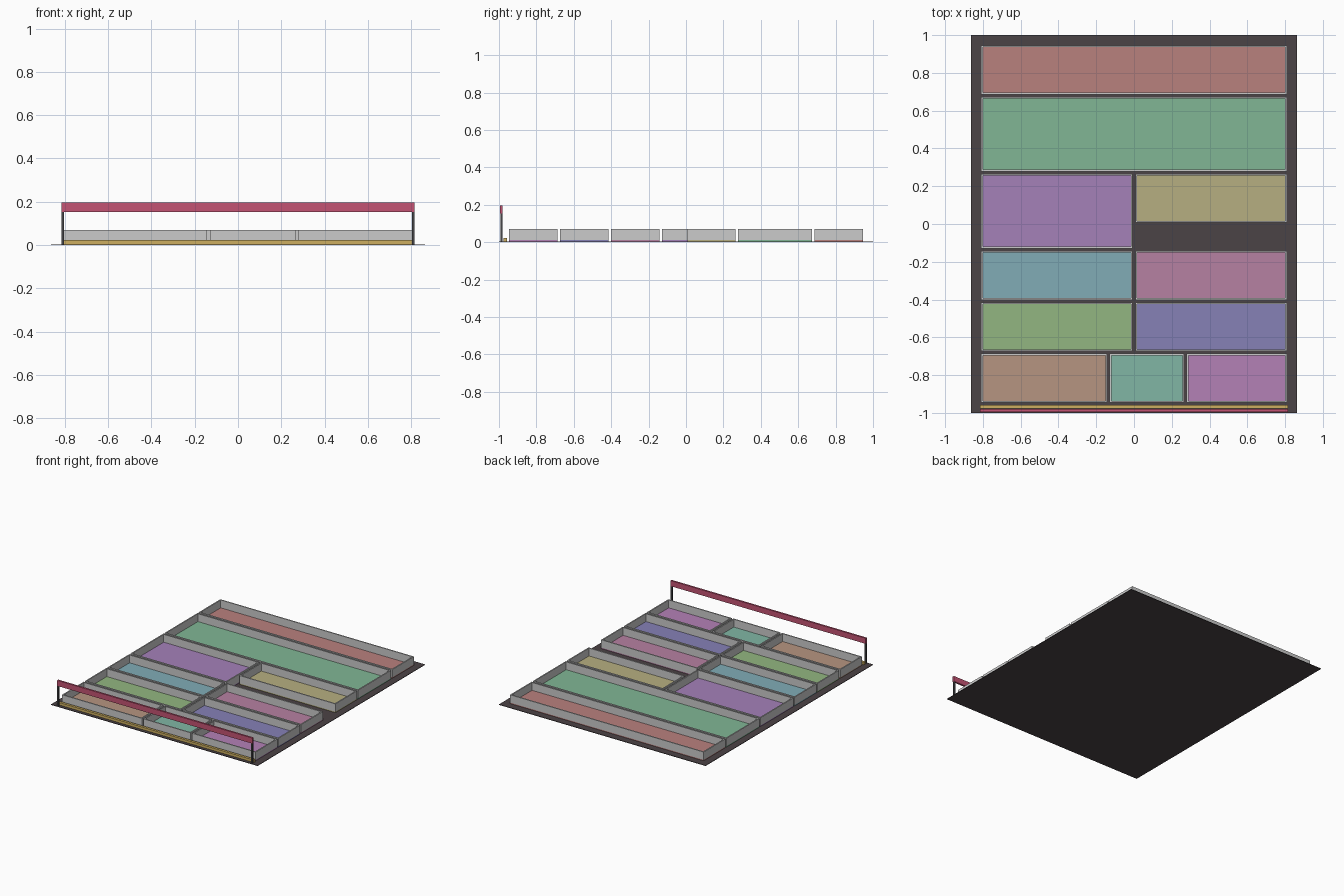
import bpy, bmesh

if "Cube" in bpy.data.objects:
    bpy.data.objects.remove(bpy.data.objects["Cube"])

U = 0.136            # plan module
GAP = U * 0.05       # inset of every room from its cell
BASE_Z = 0.004       # top of the ground slab
FLOOR_Z = 0.011      # top of the room floors
WALL_Z = 0.07        # top of the room walls
WALL_T = 0.009       # wall thickness


def paint(obj, rgb):
    mat = bpy.data.materials.new(obj.name + "_paint")
    mat.diffuse_color = (*[c ** 2.2 for c in rgb], 1)
    mat.use_nodes = True
    mat.node_tree.nodes["Principled BSDF"].inputs["Base Color"].default_value = mat.diffuse_color
    obj.data.materials.append(mat)


def finish(name, bm, rgb=None):
    bmesh.ops.recalc_face_normals(bm, faces=bm.faces)
    mesh = bpy.data.meshes.new(name)
    bm.to_mesh(mesh)
    bm.free()
    obj = bpy.data.objects.new(name, mesh)
    bpy.context.collection.objects.link(obj)
    if rgb:
        paint(obj, rgb)
    return obj


def box(name, x0, x1, y0, y1, z0, z1, rgb=None):
    bm = bmesh.new()
    bmesh.ops.create_cube(bm, size=1)
    for v in bm.verts:
        v.co.x = x1 if v.co.x > 0 else x0
        v.co.y = y1 if v.co.y > 0 else y0
        v.co.z = z1 if v.co.z > 0 else z0
    return finish(name, bm, rgb)


def wall_ring(name, x0, x1, y0, y1, z0, z1, t):
    # closed rectangular wall: four-sided rings swept round a section
    bm = bmesh.new()
    rings = []
    for inset, z in ((0, z0), (0, z1), (t, z1), (t, z0)):
        a, b, c, d = x0 + inset, x1 - inset, y0 + inset, y1 - inset
        rings.append([bm.verts.new((x, y, z)) for x, y in ((a, c), (b, c), (b, d), (a, d))])
    for i in range(4):
        r, s = rings[i], rings[(i + 1) % 4]
        for j in range(4):
            k = (j + 1) % 4
            bm.faces.new((r[j], r[k], s[k], s[j]))
    return finish(name, bm)


# ground slab
box("ground_slab", -6.35 * U, 6.35 * U, -1, 1, 0, BASE_Z, (0.30, 0.27, 0.28))

# rooms: cell bounds in modules (x0, x1, y0, y1) and floor colour
rooms = {
    "back_room": (-6, 6, 5, 7, (0.72, 0.50, 0.49)),
    "main_hall": (-6, 6, 2, 5, (0.50, 0.71, 0.58)),
    "left_large_room": (-6, 0, -1, 2, (0.64, 0.50, 0.72)),
    "right_upper_room": (0, 6, 0, 2, (0.71, 0.68, 0.50)),
    "left_middle_room": (-6, 0, -3, -1, (0.50, 0.67, 0.71)),
    "right_middle_room": (0, 6, -3, -1, (0.71, 0.50, 0.63)),
    "left_lower_room": (-6, 0, -5, -3, (0.57, 0.71, 0.50)),
    "right_lower_room": (0, 6, -5, -3, (0.52, 0.50, 0.71)),
    "front_left_room": (-6, -1, -7, -5, (0.71, 0.58, 0.50)),
    "front_centre_room": (-1, 2, -7, -5, (0.50, 0.71, 0.64)),
    "front_right_room": (2, 6, -7, -5, (0.70, 0.50, 0.71)),
}
for name, (x0, x1, y0, y1, rgb) in rooms.items():
    b = (x0 * U + GAP, x1 * U - GAP, y0 * U + GAP, y1 * U - GAP)
    box(name + "_floor", *b, BASE_Z, FLOOR_Z, rgb)
    wall_ring(name + "_walls", *b, FLOOR_Z, WALL_Z, WALL_T)

# front kerb strip
box("front_kerb", -6 * U, 6 * U, -0.976, -0.957, BASE_Z, 0.023, (0.80, 0.68, 0.38))

# entrance gantry: two posts and a beam
for side, s in (("left", -1), ("right", 1)):
    xs = sorted((s * 6 * U, s * (6 * U - 0.012)))
    box(side + "_gantry_post", *xs, -0.993, -0.981, BASE_Z, 0.154, (0.28, 0.28, 0.29))
box("gantry_beam", -6 * U, 6 * U, -0.994, -0.98, 0.154, 0.196, (0.76, 0.33, 0.45))
